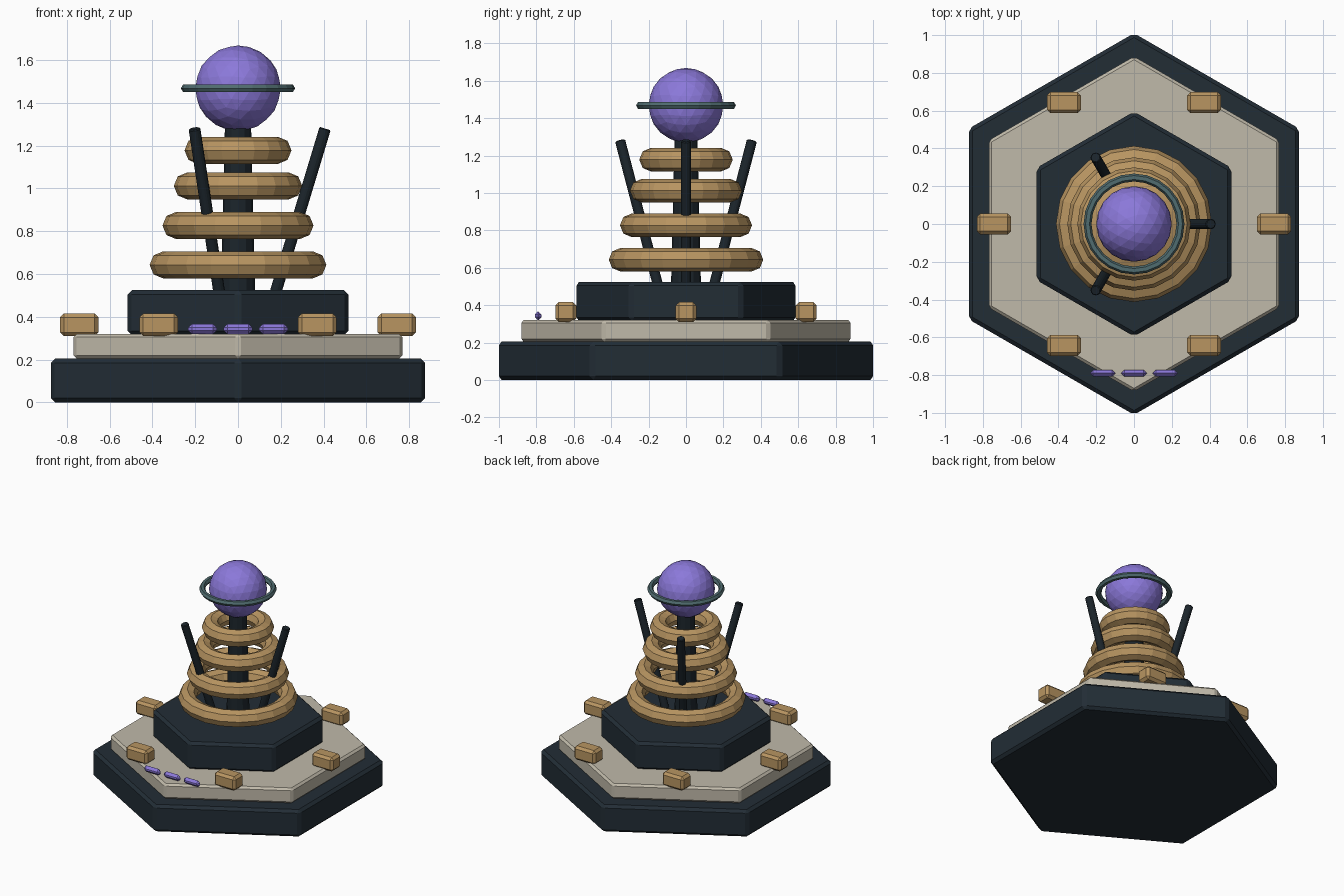
import bpy
from math import cos, sin, pi, radians
from mathutils import Vector

cube = bpy.data.objects.get("Cube")
if cube:
    bpy.data.objects.remove(cube, do_unlink=True)


def material(name, rgb):
    m = bpy.data.materials.new(name)
    m.use_nodes = True
    m.diffuse_color = (*rgb, 1)
    m.node_tree.nodes["Principled BSDF"].inputs["Base Color"].default_value = (*rgb, 1)
    return m


dark = material("dark slate", (0.016, 0.026, 0.036))
black = material("blackened metal", (0.011, 0.018, 0.024))
cream = material("pale stone", (0.53, 0.49, 0.40))
copper = material("copper tan", (0.48, 0.30, 0.12))
purple = material("violet glow", (0.26, 0.19, 0.70))
teal = material("grey teal", (0.08, 0.15, 0.16))


def finish(name, mat, bevel=0):
    """Name and colour the newest object, with optional chamfered edges."""
    ob = bpy.context.object
    ob.name = name
    ob.data.materials.append(mat)
    if bevel:
        mod = ob.modifiers.new("chamfer", "BEVEL")
        mod.width = bevel
        mod.segments = 1
        mod.limit_method = "ANGLE"
        mod.angle_limit = radians(30)
    return ob


def hex_slab(name, radius, bottom, top, mat, bevel):
    bpy.ops.mesh.primitive_cylinder_add(vertices=6, radius=radius, depth=top - bottom,
                                        location=(0, 0, (top + bottom) / 2))
    finish(name, mat, bevel)


def block(name, size, location, mat, bevel):
    bpy.ops.mesh.primitive_cube_add(size=1, location=location)
    ob = finish(name, mat, bevel)
    for v in ob.data.vertices:
        v.co = v.co * Vector(size)


def ring(name, outer, tube, z, mat, sides, tube_sides):
    bpy.ops.mesh.primitive_torus_add(major_radius=outer - tube, minor_radius=tube,
                                     major_segments=sides, minor_segments=tube_sides,
                                     location=(0, 0, z))
    finish(name, mat)


def rod(name, start, end, radius, mat):
    axis = end - start
    bpy.ops.mesh.primitive_cylinder_add(vertices=8, radius=radius, depth=axis.length,
                                        location=(start + end) / 2,
                                        rotation=axis.to_track_quat("Z", "Y").to_euler())
    finish(name, mat, 0.005)


# Stepped hexagonal base
hex_slab("base_slab", 1.01, 0, 0.205, dark, 0.02)
hex_slab("stone_slab", 0.887, 0.205, 0.32, cream, 0.015)
hex_slab("upper_plinth", 0.595, 0.315, 0.525, dark, 0.02)

# Tapered core with a stack of coil rings
bpy.ops.mesh.primitive_cone_add(vertices=12, radius1=0.08, radius2=0.06, depth=0.83,
                                location=(0, 0, 0.925))
finish("core_column", black)
for i, (outer, z) in enumerate([(0.413, 0.643), (0.353, 0.827), (0.30, 1.012), (0.25, 1.178)]):
    ring(f"coil_ring_{i + 1}", outer, 0.063, z, copper, 20, 8)

# Three outward-leaning rods
for i in range(3):
    a = i * 2 * pi / 3
    out = Vector((cos(a), sin(a), 0))
    rod(f"leaning_rod_{i + 1}", out * 0.165 + Vector((0, 0, 0.48)),
        out * 0.407 + Vector((0, 0, 1.28)), 0.029, black)

# Orb and the thin ring around it
bpy.ops.mesh.primitive_ico_sphere_add(subdivisions=3, radius=0.2, location=(0, 0, 1.468))
finish("orb", purple)
ring("orb_ring", 0.267, 0.021, 1.468, teal, 24, 6)

# Blocks around the stone slab
for i in range(6):
    a = i * pi / 3
    block(f"edge_block_{i + 1}", (0.18, 0.112, 0.106),
          (0.742 * cos(a), 0.742 * sin(a), 0.363), copper, 0.018)

# Small lights along the front
for i in (-1, 0, 1):
    block(f"front_light_{i + 2}", (0.135, 0.036, 0.048), (0.166 * i, -0.79, 0.343), purple, 0.0175)
